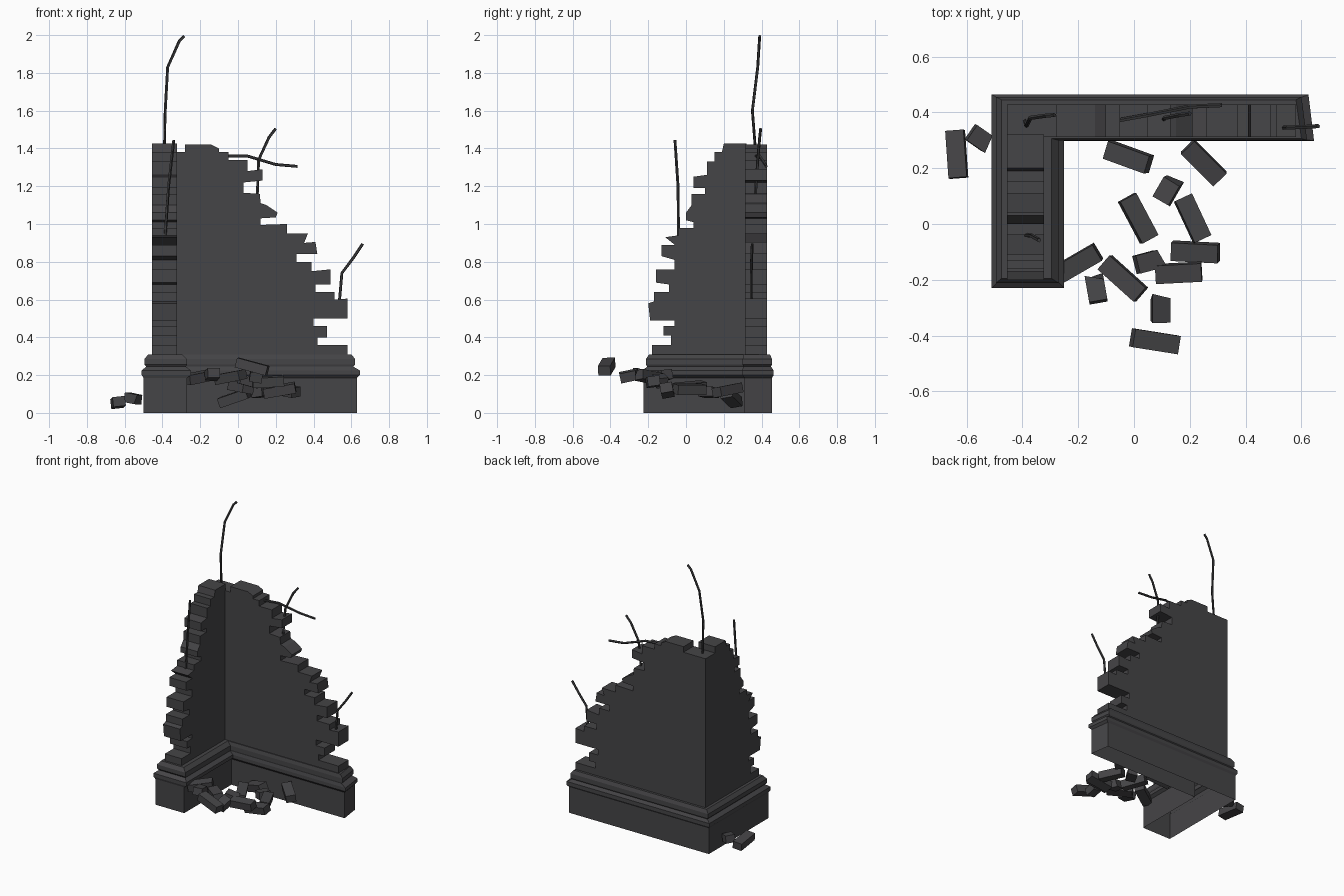
import bpy, bmesh, math, random
from mathutils import Vector, Matrix, Euler

random.seed(4)

def material(name, rgb):
    m = bpy.data.materials.new(name)
    m.diffuse_color = (*rgb, 1)
    return m

STONE = material("dark_stone", (0.060, 0.059, 0.063))
IRON = material("dark_iron", (0.045, 0.045, 0.047))

def finish(name, bm, mat):
    bmesh.ops.recalc_face_normals(bm, faces=bm.faces)
    me = bpy.data.meshes.new(name)
    bm.to_mesh(me)
    bm.free()
    me.materials.append(mat)
    ob = bpy.data.objects.new(name, me)
    bpy.context.collection.objects.link(ob)
    return ob

# L-shaped plinth with moulded rim, open underneath
# z, outer left, inner left, right end, back, inner back, front end
layers = [(0.00, -.500, -.27, .630, .455, .310, -.225),
          (0.185, -.500, -.27, .630, .455, .310, -.225),
          (0.20, -.510, -.25, .645, .464, .298, -.230),
          (0.225, -.510, -.25, .645, .464, .298, -.230),
          (0.245, -.485, -.275, .610, .450, .303, -.205),
          (0.255, -.495, -.27, .620, .455, .300, -.212),
          (0.285, -.495, -.27, .620, .455, .300, -.212),
          (0.31, -.475, -.295, .600, .445, .306, -.195)]
bm = bmesh.new()
rings = []
for z, xo, xi, xr, yb, yi, yf in layers:
    pts = [(xo, yf), (xi, yf), (xi, yi), (xr, yi), (xr - .02, yb), (xo, yb)]
    rings.append([bm.verts.new((x, y, z)) for x, y in pts])
for a, b in zip(rings, rings[1:]):
    for i in range(6):
        j = (i + 1) % 6
        bm.faces.new((a[i], a[j], b[j], b[i]))
bm.faces.new(rings[-1])
finish("plinth", bm, STONE)

# Broken walls: toothed brick outline extruded through the wall thickness
def wall(name, outline, to_3d, depth):
    bm = bmesh.new()
    f = bm.faces.new([bm.verts.new(to_3d(u, z)) for u, z in outline])
    r = bmesh.ops.extrude_face_region(bm, geom=[f])
    vs = [v for v in r["geom"] if isinstance(v, bmesh.types.BMVert)]
    bmesh.ops.translate(bm, verts=vs, vec=depth)
    return finish(name, bm, STONE)

back = [(-.455, .30), (-.455, 1.38), (-.28, 1.38), (-.28, 1.42), (-.14, 1.42), (-.10, 1.40),
        (-.10, 1.38), (-.05, 1.38), (-.05, 1.34), (.05, 1.34), (.05, 1.28), (.13, 1.29),
        (.13, 1.23), (.03, 1.22), (.03, 1.165), (.115, 1.16), (.12, 1.11), (.15, 1.10),
        (.21, 1.06), (.20, 1.035), (.12, 1.03), (.12, .995), (.26, 1.0), (.26, .95),
        (.37, .95), (.35, .90), (.41, .905), (.42, .84), (.31, .84), (.31, .80),
        (.39, .80), (.39, .75), (.49, .76), (.49, .68), (.41, .68), (.41, .64),
        (.51, .64), (.51, .60), (.58, .605), (.58, .50), (.40, .50), (.40, .46),
        (.47, .46), (.47, .40), (.42, .40), (.42, .36), (.58, .36), (.58, .30)]
wall("back_wall", back, lambda u, z: (u, .312, z), (0, .116, 0))

side = [(.32, .30), (.32, 1.425), (.20, 1.425), (.19, 1.38), (.15, 1.38), (.15, 1.33),
        (.11, 1.33), (.11, 1.26), (.04, 1.25), (.04, 1.19), (.10, 1.19), (.10, 1.16),
        (.03, 1.16), (.03, 1.10), (0, 1.06), (0, 1.02), (.04, 1.01), (.04, .98),
        (-.04, .98), (-.04, .94), (-.11, .93), (-.06, .89), (-.13, .89), (-.13, .83),
        (-.06, .81), (-.06, .76), (-.16, .76), (-.16, .69), (-.09, .68), (-.09, .64),
        (-.17, .64), (-.17, .59), (-.20, .58), (-.19, .49), (-.06, .49), (-.06, .46),
        (-.12, .46), (-.12, .41), (-.08, .41), (-.08, .36), (-.18, .36), (-.18, .30)]
wall("side_wall", side, lambda u, z: (-.455, u, z), (.133, 0, 0))

# Bent reinforcing bars
def bar(name, pts, r=.008):
    bm = bmesh.new()
    pts = [Vector(p) for p in pts]
    loops = []
    for i, p in enumerate(pts):
        d = pts[min(i + 1, len(pts) - 1)] - pts[max(i - 1, 0)]
        q = d.to_track_quat('Z', 'Y')
        loops.append([bm.verts.new(p + q @ Vector((r * math.cos(a), r * math.sin(a), 0)))
                      for a in (k * math.tau / 5 for k in range(5))])
    for a, b in zip(loops, loops[1:]):
        for i in range(5):
            j = (i + 1) % 5
            bm.faces.new((a[i], a[j], b[j], b[i]))
    bm.faces.new(loops[0])
    bm.faces.new(loops[-1])
    finish(name, bm, IRON)

bar("corner_bar", [(-.39, .37, 1.35), (-.385, .352, 1.6), (-.372, .38, 1.83),
                   (-.31, .388, 1.97), (-.285, .39, 1.995)])
bar("side_bar", [(-.387, -.04, .92), (-.368, -.042, 1.2), (-.34, -.058, 1.445)])
bar("back_bar_tall", [(.10, .365, 1.12), (.11, .38, 1.34), (.165, .39, 1.46), (.20, .395, 1.505)])
bar("back_bar_low", [(-.06, .37, 1.36), (.05, .39, 1.36), (.2, .42, 1.315), (.315, .425, 1.305)])
bar("end_bar", [(.535, .345, .57), (.55, .345, .74), (.61, .347, .82), (.66, .35, .895)])

# Fallen bricks: x, y, z, turn, tilt, length
fallen = [(-.635, .25, .055, 94, 4, .17), (-.55, .305, .075, -35, 10, .085),
          (-.02, .24, .08, -20, -18, .165), (.25, .22, .12, -45, 8, .165),
          (.12, .12, .11, 60, 0, .09), (.015, .02, .135, -62, 5, .17),
          (.21, .02, .125, -65, 0, .165), (.22, -.10, .12, -3, -10, .17),
          (.16, -.175, .165, 3, -3, .165), (.05, -.135, .17, 15, 15, .09),
          (-.20, -.14, .19, 30, -10, .165), (-.04, -.195, .19, -42, -8, .175),
          (-.135, -.235, .205, 100, 10, .09), (.095, -.305, .195, 90, -12, .09),
          (.075, -.42, .245, -9, 15, .17)]
for n, (x, y, z, turn, tilt, length) in enumerate(fallen):
    bm = bmesh.new()
    bmesh.ops.create_cube(bm, size=1)
    broken = length < .1
    for v in bm.verts:
        # broken halves get a ragged end
        rag = random.uniform(-.02, .02) if broken and v.co.x > 0 else 0
        v.co = Vector((v.co.x * length + rag, v.co.y * .066, v.co.z * .052))
    rot = Euler((math.radians(random.uniform(-12, 12)), math.radians(tilt),
                 math.radians(turn))).to_matrix().to_4x4()
    bm.transform(Matrix.Translation((x, y, z)) @ rot)
    finish("broken_brick" if broken else "fallen_brick", bm, STONE)
